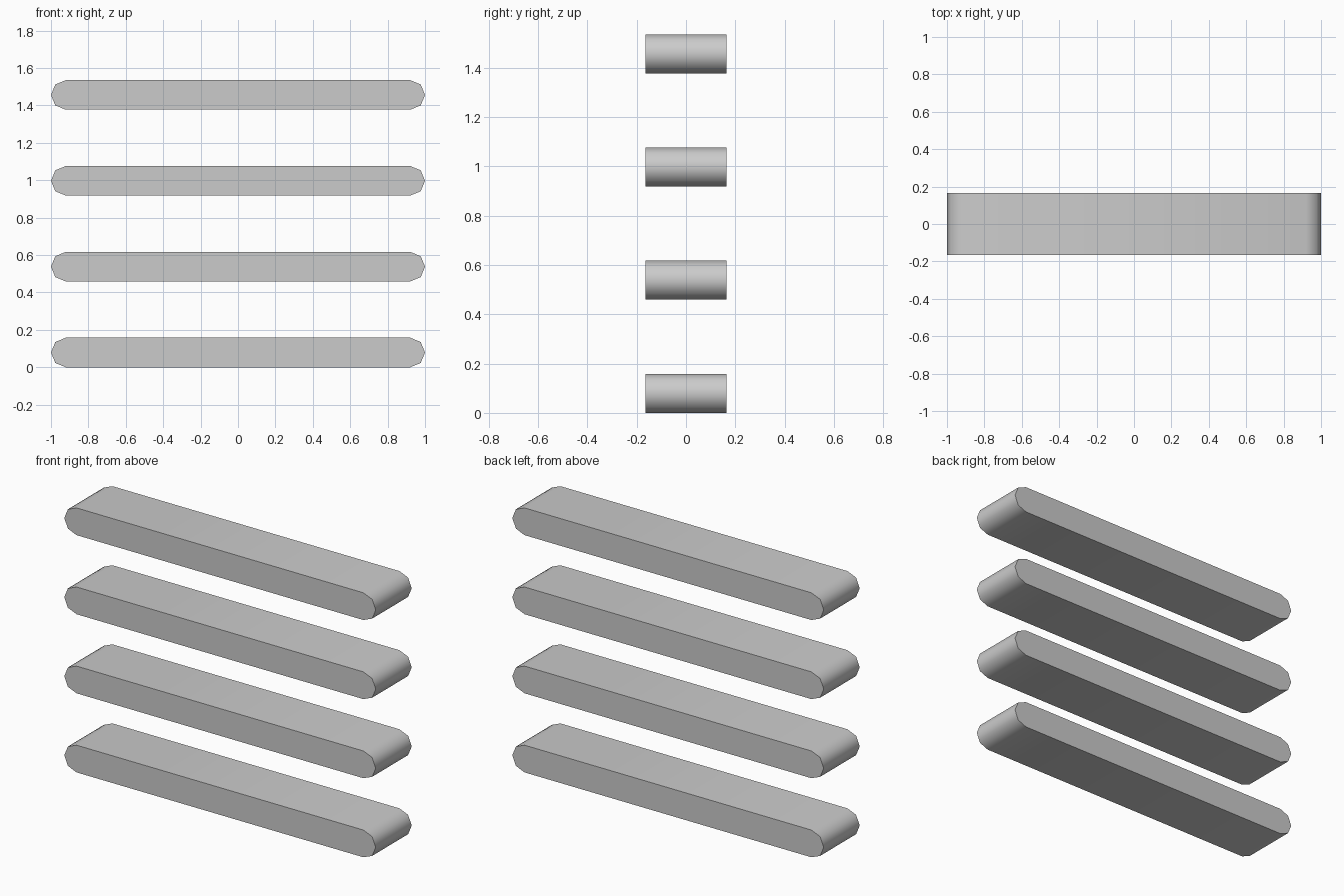
import bpy, bmesh, math

cube = bpy.data.objects.get("Cube")
if cube:
    bpy.data.objects.remove(cube, do_unlink=True)

grey = bpy.data.materials.new("light_grey")
grey.use_nodes = True
colour = (0.6, 0.6, 0.6, 1)
grey.diffuse_color = colour
grey.node_tree.nodes["Principled BSDF"].inputs["Base Color"].default_value = colour

RADIUS, DEPTH, SPACING, COUNT, SEGMENTS = 0.079, 0.33, 0.459, 4, 4


def slat_profile():
    """Bar outline with a faceted half round at each end."""
    points = []
    for side in (1, -1):
        for i in range(SEGMENTS + 1):
            a = math.pi * (i / SEGMENTS - 0.5)
            points.append((side * (1 - RADIUS + RADIUS * math.cos(a)),
                           side * RADIUS * math.sin(a)))
    return points


def make_slat(name, z):
    bm = bmesh.new()
    face = bm.faces.new([bm.verts.new((x, -DEPTH / 2, h)) for x, h in slat_profile()])
    end = bmesh.ops.extrude_face_region(bm, geom=[face])
    moved = [v for v in end["geom"] if isinstance(v, bmesh.types.BMVert)]
    bmesh.ops.translate(bm, verts=moved, vec=(0, DEPTH, 0))
    bmesh.ops.recalc_face_normals(bm, faces=bm.faces)
    mesh = bpy.data.meshes.new(name)
    bm.to_mesh(mesh)
    bm.free()
    mesh.materials.append(grey)
    slat = bpy.data.objects.new(name, mesh)
    slat.location.z = z
    bpy.context.collection.objects.link(slat)
    return slat


# Stack of level slats, smooth around the ends with crisp front and back rims
bpy.ops.object.select_all(action='DESELECT')
for n in range(COUNT):
    slat = make_slat(f"slat_{n + 1}", RADIUS + n * SPACING)
    slat.select_set(True)
    bpy.context.view_layer.objects.active = slat
bpy.ops.object.shade_smooth_by_angle(angle=math.radians(60))
